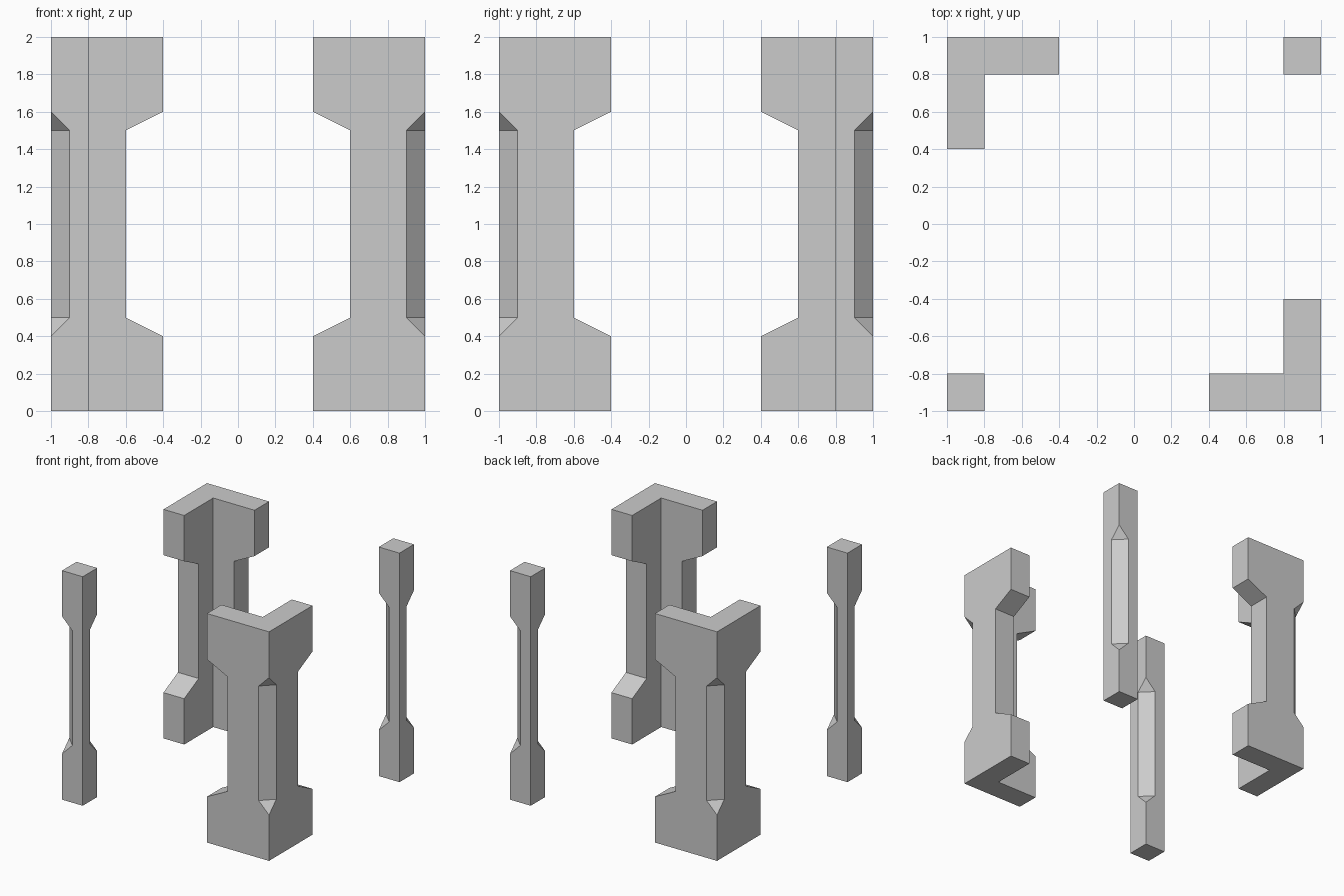
import bpy, bmesh, math

if "Cube" in bpy.data.objects:
    bpy.data.objects.remove(bpy.data.objects["Cube"])

# height and waist amount (0 = full section, 1 = cut-in section)
LEVELS = [(0, 0), (0.4, 0), (0.5, 1), (1.5, 1), (1.6, 0), (2, 0)]
T = 0.2  # wall thickness


def corner_section(w):
    # L section: arms shorten and outer corner is chamfered at the waist
    a, c = 0.6 - 0.2 * w, 0.1 * w
    return [(c, 0), (a, 0), (a, T), (T, T), (T, a), (0, a), (0, c)]


def post_section(w):
    # square section with outer and inner corners chamfered at the waist
    c = 0.1 * w
    return [(c, 0), (T, 0), (T, T - c), (T - c, T), (0, T), (0, c)]


def loft(name, section, quarter):
    bm = bmesh.new()
    rings = [[bm.verts.new((x - 1, y - 1, z)) for x, y in section(w)]
             for z, w in LEVELS]
    n = len(rings[0])
    for lo, hi in zip(rings, rings[1:]):
        for i in range(n):
            j = (i + 1) % n
            bm.faces.new((lo[i], lo[j], hi[j], hi[i]))
    bm.faces.new(rings[0][::-1])
    bm.faces.new(rings[-1])
    # collapse chamfers where they run out, then join coplanar faces
    bmesh.ops.remove_doubles(bm, verts=bm.verts[:], dist=1e-4)
    bmesh.ops.dissolve_limit(bm, angle_limit=0.01,
                             verts=bm.verts[:], edges=bm.edges[:])
    bmesh.ops.recalc_face_normals(bm, faces=bm.faces[:])
    mesh = bpy.data.meshes.new(name)
    bm.to_mesh(mesh)
    bm.free()
    obj = bpy.data.objects.new(name, mesh)
    obj.rotation_euler.z = quarter * math.pi / 2
    bpy.context.collection.objects.link(obj)


# Slim posts on one diagonal, L-shaped corner pillars on the other
loft("post_front_left", post_section, 0)
loft("post_back_right", post_section, 2)
loft("corner_pillar_front_right", corner_section, 1)
loft("corner_pillar_back_left", corner_section, 3)
